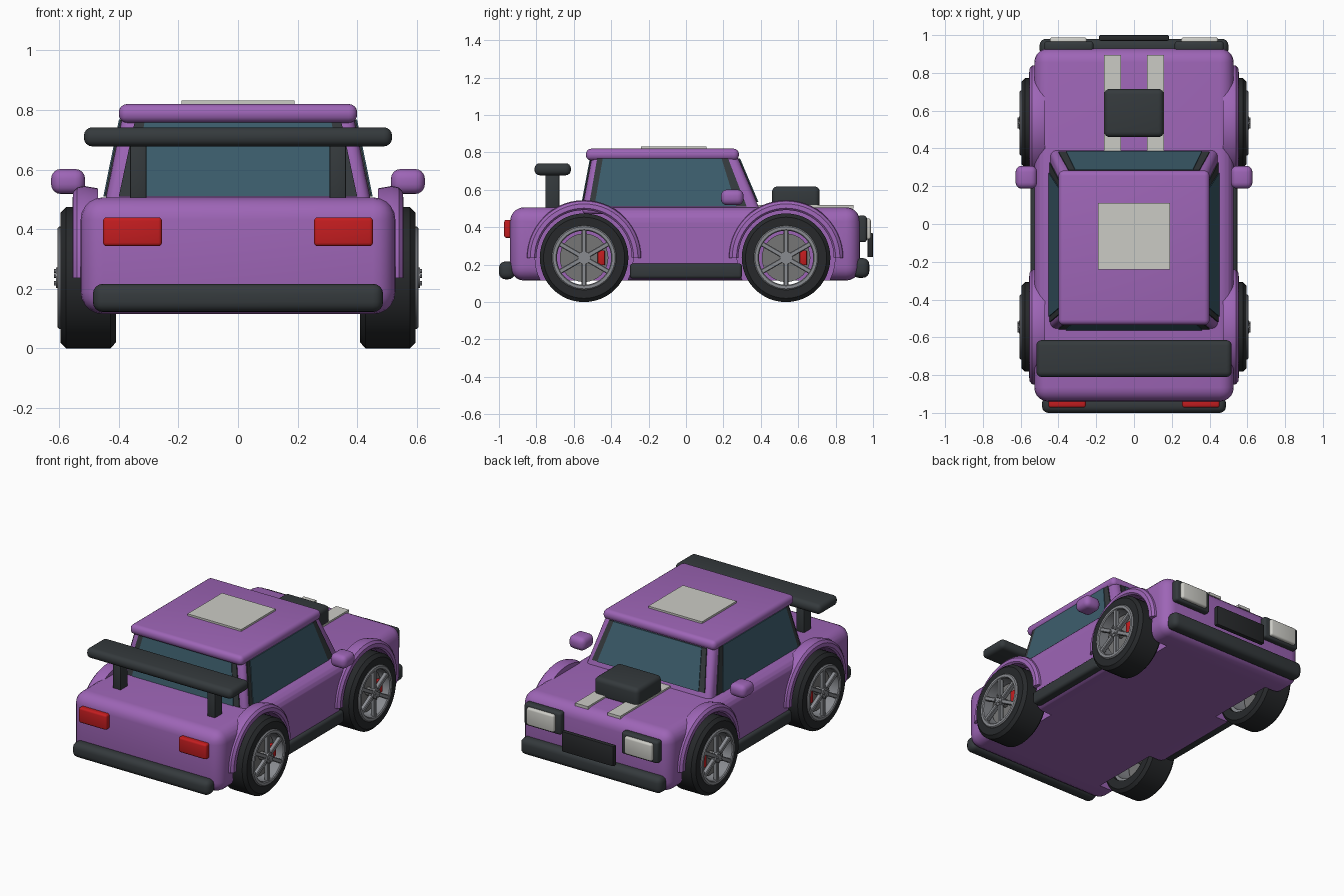
import bpy, bmesh, math
from mathutils import Vector, Matrix

if "Cube" in bpy.data.objects:
    bpy.data.objects.remove(bpy.data.objects["Cube"])


def material(name, rgb):
    m = bpy.data.materials.new(name)
    m.diffuse_color = (*rgb, 1)
    m.use_nodes = True
    m.node_tree.nodes["Principled BSDF"].inputs["Base Color"].default_value = m.diffuse_color
    return m


PURPLE = material("purple_paint", (0.34, 0.13, 0.47))
DARK = material("dark_trim", (0.035, 0.042, 0.046))
RUBBER = material("rubber", (0.02, 0.022, 0.024))
GLASS = material("glass", (0.045, 0.11, 0.15))
RED = material("red", (0.55, 0.012, 0.014))
PALE = material("pale_paint", (0.6, 0.6, 0.56))
METAL = material("rim_metal", (0.25, 0.26, 0.28))
STEEL = material("disc_steel", (0.18, 0.18, 0.18))


def finish(name, bm, mat):
    bmesh.ops.remove_doubles(bm, verts=bm.verts, dist=1e-5)
    bmesh.ops.recalc_face_normals(bm, faces=bm.faces)
    me = bpy.data.meshes.new(name)
    bm.to_mesh(me)
    bm.free()
    me.materials.append(mat)
    ob = bpy.data.objects.new(name, me)
    bpy.context.collection.objects.link(ob)
    return ob


def hull(name, bottom, top, mat, bevel=0.0, seg=4):
    """Six-sided block between two loops of four points."""
    bm = bmesh.new()
    a = [bm.verts.new(p) for p in bottom]
    b = [bm.verts.new(p) for p in top]
    bm.faces.new(a)
    bm.faces.new(b)
    for i in range(4):
        j = (i + 1) % 4
        bm.faces.new((a[i], a[j], b[j], b[i]))
    bmesh.ops.recalc_face_normals(bm, faces=bm.faces)
    if bevel:
        bmesh.ops.bevel(bm, geom=bm.edges[:], offset=bevel, segments=seg, profile=0.5,
                        affect='EDGES', clamp_overlap=True)
    return finish(name, bm, mat)


def rect(x, y, z):
    return [(x[0], y[0], z), (x[1], y[0], z), (x[1], y[1], z), (x[0], y[1], z)]


def box(name, x, y, z, mat, bevel=0.0, seg=4):
    return hull(name, rect(x, y, z[0]), rect(x, y, z[1]), mat, bevel, seg)


def panel(name, pts, out, mat):
    """Thin plate on a sloping face, pushed out by a vector."""
    p = [Vector(v) for v in pts]
    o = Vector(out)
    return hull(name, [v - o for v in p], [v + o for v in p], mat)


def lathe(name, profile, centre, side, mat, seg=48, arc=None):
    """Spin an (x, radius) loop about the axle through centre (y, z)."""
    bm = bmesh.new()
    n = seg + 1 if arc else seg
    span = arc or 2 * math.pi
    rings = []
    for i in range(n):
        t = span * i / seg
        rings.append([bm.verts.new((side * x, centre[0] + r * math.cos(t),
                                    centre[1] + r * math.sin(t))) for x, r in profile])
    k = len(profile)
    for i in range(seg):
        a, b = rings[i], rings[(i + 1) % n]
        for j in range(k):
            bm.faces.new((a[j], a[(j + 1) % k], b[(j + 1) % k], b[j]))
    if arc:
        bm.faces.new(rings[0])
        bm.faces.new(rings[-1])
    return finish(name, bm, mat)


def disc(name, x0, x1, r, centre, side, mat, seg=32):
    return lathe(name, [(x0, 0), (x0, r), (x1, r), (x1, 0)], centre, side, mat, seg)


def ext(side, a, b):
    return tuple(sorted((side * a, side * b)))


# Lower body with wheel wells
body = box("body", (-0.528, 0.528), (-0.94, 0.93), (0.115, 0.507), PURPLE, 0.075, 5)
R = 0.237
AXLES = {"front": -0.545, "rear": 0.535}
for y in AXLES.values():
    for s in (-1, 1):
        cutter = disc("well_cutter", 0.385, 0.7, 0.262, (y, R), s, PURPLE, 40)
        cutter.hide_render = True
        mod = body.modifiers.new("well", 'BOOLEAN')
        mod.operation, mod.solver, mod.object = 'DIFFERENCE', 'EXACT', cutter
        bpy.context.view_layer.objects.active = body
        bpy.ops.object.modifier_apply(modifier=mod.name)
        bpy.data.objects.remove(cutter)

# Cabin and roof
hull("cabin", rect((-0.45, 0.45), (-0.56, 0.405), 0.47),
     rect((-0.385, 0.385), (-0.5, 0.27), 0.79), PURPLE, 0.03)
box("roof", (-0.4, 0.4), (-0.535, 0.283), (0.757, 0.82), PURPLE, 0.028)


# Windows: dark surround with glass on top
def side_x(z):
    return 0.45 - (z - 0.47) * 0.203


def front_y(z):
    return -0.56 + (z - 0.47) * 0.1875


def back_y(z):
    return 0.405 - (z - 0.47) * 0.422


lo, hi = 0.51, 0.768
for s in (-1, 1):
    for name, b0, b1, t0, t1, d, mat in (
            ("side_window_surround", -0.52, 0.325, -0.475, 0.225, 0.006, DARK),
            ("side_window", -0.49, 0.27, -0.445, 0.19, 0.01, GLASS)):
        panel(name, [(s * side_x(lo), b0, lo), (s * side_x(lo), b1, lo),
                     (s * side_x(hi), t1, hi), (s * side_x(hi), t0, hi)], (d, 0, 0), mat)
for name, face, zb in (("front_window", front_y, 0.51), ("back_window", back_y, 0.535)):
    for suffix, b, t, d, mat in (("_surround", 0.4, 0.345, 0.006, DARK),
                                 ("", 0.36, 0.312, 0.01, GLASS)):
        panel(name + suffix, [(-b, face(zb), zb), (b, face(zb), zb),
                              (t, face(hi), hi), (-t, face(hi), hi)], (0, d, 0), mat)

# Roof plate, bonnet stripes and scoop
box("roof_plate", (-0.19, 0.19), (-0.24, 0.11), (0.815, 0.832), PALE)
box("bonnet_scoop", (-0.157, 0.157), (0.46, 0.715), (0.49, 0.618), DARK, 0.028)
for s in (-1, 1):
    box("bonnet_stripe", ext(s, 0.07, 0.16), (0.385, 0.895), (0.5, 0.518), PALE)

# Bumpers and number board
box("front_bumper", (-0.487, 0.487), (-1.0, -0.915), (0.122, 0.217), DARK, 0.034)
box("back_bumper", (-0.5, 0.5), (0.89, 0.98), (0.13, 0.235), DARK, 0.034)
box("grille_board", (-0.184, 0.184), (0.97, 1.0), (0.24, 0.37), RUBBER, 0.006, 2)

# Wing
box("wing_blade", (-0.517, 0.517), (-0.81, -0.615), (0.678, 0.742), DARK, 0.028)

for s in (-1, 1):
    box("wing_post", ext(s, 0.307, 0.363), (-0.752, -0.677), (0.49, 0.7), DARK, 0.006, 2)
    # Lamps
    box("red_lamp", ext(s, 0.255, 0.453), (-0.972, -0.925), (0.343, 0.44), RED, 0.012, 3)
    box("lamp_housing", ext(s, 0.215, 0.475), (0.915, 0.967), (0.32, 0.462), DARK, 0.015, 3)
    box("pale_lamp", ext(s, 0.25, 0.445), (0.94, 0.988), (0.335, 0.447), PALE, 0.012, 3)
    # Mirrors and sills
    box("door_mirror", ext(s, 0.513, 0.627), (0.187, 0.308), (0.518, 0.602), PURPLE, 0.033)
    box("side_sill", ext(s, 0.48, 0.547), (-0.3, 0.3), (0.125, 0.207), DARK, 0.018, 3)

# Wheels and arches
for end, y in AXLES.items():
    for s in (-1, 1):
        c = (y, R)
        lathe(end + "_arch", [(0.47, 0.255), (0.545, 0.255), (0.555, 0.265), (0.553, 0.288),
                              (0.54, 0.303), (0.515, 0.308), (0.47, 0.3)],
              c, s, PURPLE, 28, math.pi)
        lathe(end + "_tyre", [(0.41, 0.165), (0.41, 0.217), (0.428, R), (0.577, R),
                              (0.596, 0.217), (0.596, 0.165)], c, s, RUBBER)
        lathe(end + "_rim", [(0.43, 0.145), (0.43, 0.17), (0.6, 0.172), (0.606, 0.166),
                             (0.606, 0.15), (0.6, 0.145)], c, s, METAL)
        disc(end + "_brake_disc", 0.525, 0.545, 0.13, c, s, STEEL)
        box(end + "_brake_caliper", ext(s, 0.535, 0.575), (y + 0.072, y + 0.112),
            (R - 0.04, R + 0.04), RED, 0.006, 2)
        disc(end + "_axle", 0.4, 0.59, 0.025, c, s, STEEL, 16)
        disc(end + "_hub", 0.575, 0.61, 0.034, c, s, METAL, 24)
        for i in range(6):
            spoke = box(end + "_spoke", ext(s, 0.575, 0.603), (0.02, 0.152),
                        (-0.013, 0.013), METAL, 0.004, 1)
            spoke.data.transform(Matrix.Translation((0, y, R)) @
                                 Matrix.Rotation(math.radians(90 + 60 * i), 4, 'X'))
        for i in range(5):
            t = math.tau * i / 5 + 0.3
            disc(end + "_wheel_bolt", 0.595, 0.618, 0.007,
                 (y + 0.023 * math.cos(t), R + 0.023 * math.sin(t)), s, METAL, 8)

# Smooth rounded surfaces, keep hard edges
bpy.ops.object.select_all(action='SELECT')
bpy.ops.object.shade_smooth_by_angle(angle=math.radians(35))
